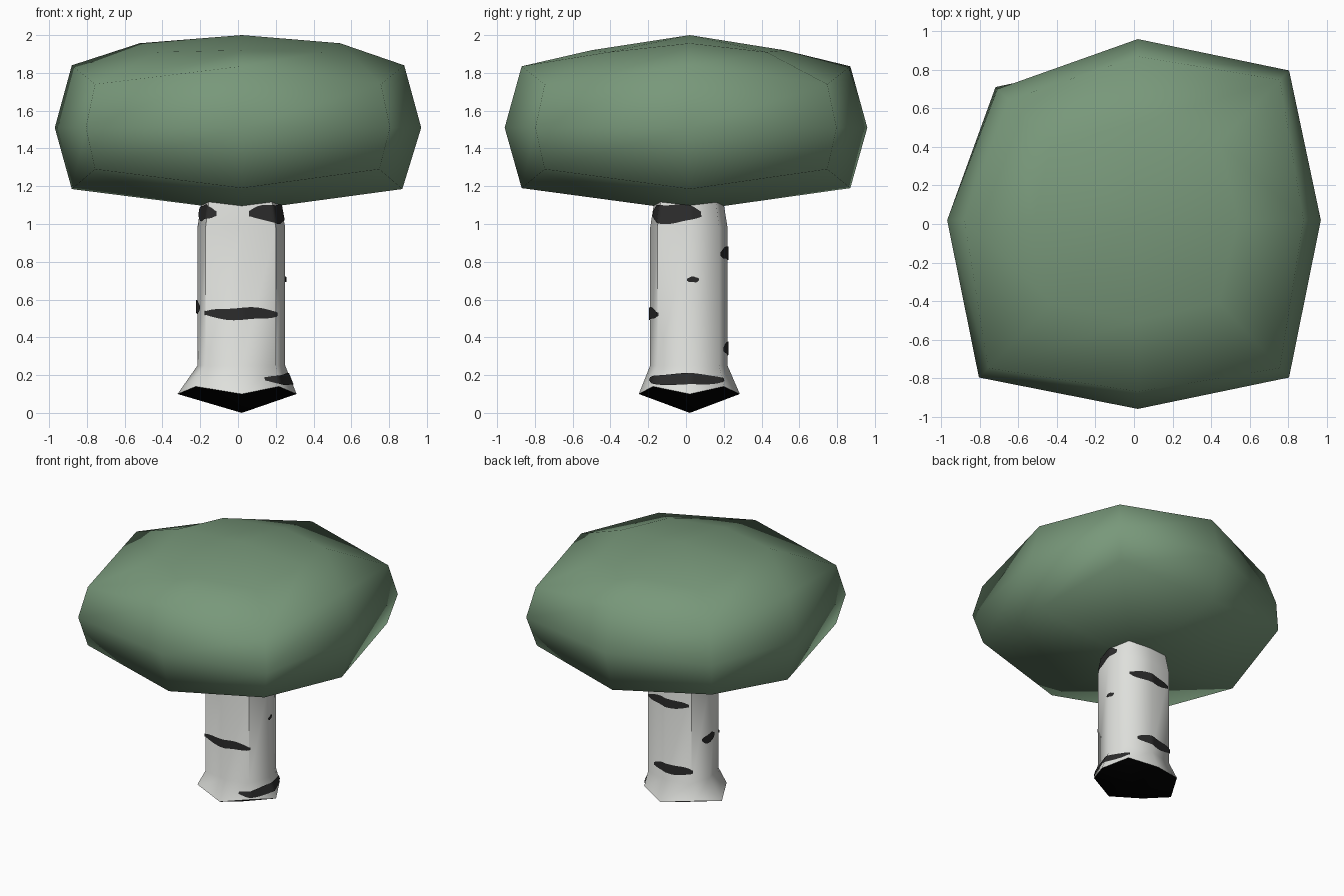
import bpy, bmesh, math
from mathutils import Vector

if "Cube" in bpy.data.objects:
    bpy.data.objects.remove(bpy.data.objects["Cube"])


def material(name, rgb):
    m = bpy.data.materials.new(name)
    m.diffuse_color = (*rgb, 1)
    m.use_nodes = True
    m.node_tree.nodes["Principled BSDF"].inputs["Base Color"].default_value = m.diffuse_color
    return m


LEAF = material("leaf green", (0.188, 0.314, 0.195))
BARK = material("pale bark", (0.74, 0.75, 0.72))
MARK = material("dark bark mark", (0.024, 0.024, 0.024))
UNDER = material("black underside", (0.0, 0.0, 0.0))
C = 0.02  # shared axis offset


def ring(x0, x1, y0, y1, zx, zy, zd, k, dent=1.0):
    """Eight points: side middles and pulled-in corners, back left may be dented."""
    d = k * dent
    return [Vector(p) for p in (
        (x1, C, zx), (x1 * k, y1 * k, zd), (C, y1, zy), (x0 * d, y1 * d, zd),
        (x0, C, zx), (x0 * k, y0 * k, zd), (C, y0, zy), (x1 * k, y0 * k, zd))]


def loft(name, rings, low, high, mats, angle):
    """Skin rings from low to high, closed by a pole at each end."""
    bm = bmesh.new()
    rows = [[bm.verts.new(p) for p in r] for r in rings]
    bottom, top = bm.verts.new((C, C, low)), bm.verts.new((C, C, high))
    for i in range(8):
        j = (i + 1) % 8
        for a, b in zip(rows, rows[1:]):
            bm.faces.new((a[i], a[j], b[j], b[i]))
        f = bm.faces.new((rows[0][j], rows[0][i], bottom))
        f.material_index = len(mats) - 1
        bm.faces.new((rows[-1][i], rows[-1][j], top))
    return finish(name, bm, mats, angle)


def finish(name, bm, mats, angle):
    me = bpy.data.meshes.new(name)
    bm.to_mesh(me)
    bm.free()
    for m in mats:
        me.materials.append(m)
    ob = bpy.data.objects.new(name, me)
    bpy.context.collection.objects.link(ob)
    bpy.ops.object.select_all(action='DESELECT')
    ob.select_set(True)
    bpy.context.view_layer.objects.active = ob
    bpy.ops.object.shade_smooth_by_angle(angle=math.radians(angle))
    return ob


# Canopy: squashed rounded block
loft("canopy", [
    ring(-.88, .87, -.87, .87, 1.185, 1.19, 1.29, .86, .95),
    ring(-.97, .97, -.96, .96, 1.51, 1.51, 1.51, .83, .88),
    ring(-.88, .88, -.87, .87, 1.84, 1.835, 1.74, .86, .86),
    ring(-.52, .54, -.50, .52, 1.957, 1.92, 1.91, .82),
], 1.07, 2.0, [LEAF], 180)

# Trunk: eight-sided column with a flared foot and black underside
trunk_rings = [
    ring(-.32, .31, -.25, .285, .10, .10, .14, .70),
    ring(-.215, .25, -.19, .22, .25, .25, .25, .80),
    ring(-.215, .25, -.19, .22, .98, .98, .98, .80),
    ring(-.18, .21, -.155, .185, 1.2, 1.2, 1.2, .80),
]
loft("trunk", trunk_rings, 0.0, 1.22, [BARK, UNDER], 60)


def on_trunk(deg, z):
    """Point just outside the trunk at a direction and height."""
    t = (deg % 360) / 45
    i, f = int(t) % 8, t - int(t)
    cols = [r[i].lerp(r[(i + 1) % 8], f) for r in trunk_rings]
    for a, b in zip(cols, cols[1:]):
        if z <= b.z or b is cols[-1]:
            p = a.lerp(b, (z - a.z) / (b.z - a.z))
            return (C + (p.x - C) * 1.03, C + (p.y - C) * 1.03, z)


# Bark marks: thin lens-shaped plates (start angle, end angle, height, half height)
marks = [
    (-135, -42, .525, .032), (-62, 48, .178, .030), (-4, 14, .706, .015),
    (48, 130, .845, .034), (62, 138, .34, .036), (-80, 18, 1.055, .050),
    (-182, -122, 1.06, .042), (160, 200, .56, .034),
]
bm = bmesh.new()
N = 24
for n, (a0, a1, z, h) in enumerate(marks):
    rows = []
    for s in range(N + 1):
        u = 2 * s / N - 1
        half = h * max(.08, 1 - u * u) ** .5
        mid = z + .12 * h * math.sin(5 * u + n)
        a = a0 + (a1 - a0) * s / N
        rows.append([bm.verts.new(on_trunk(a, mid + e * half)) for e in (-1, 0, 1)])
    for p, q in zip(rows, rows[1:]):
        for e in (0, 1):
            bm.faces.new((p[e], q[e], q[e + 1], p[e + 1]))
finish("bark_marks", bm, [MARK], 60)
